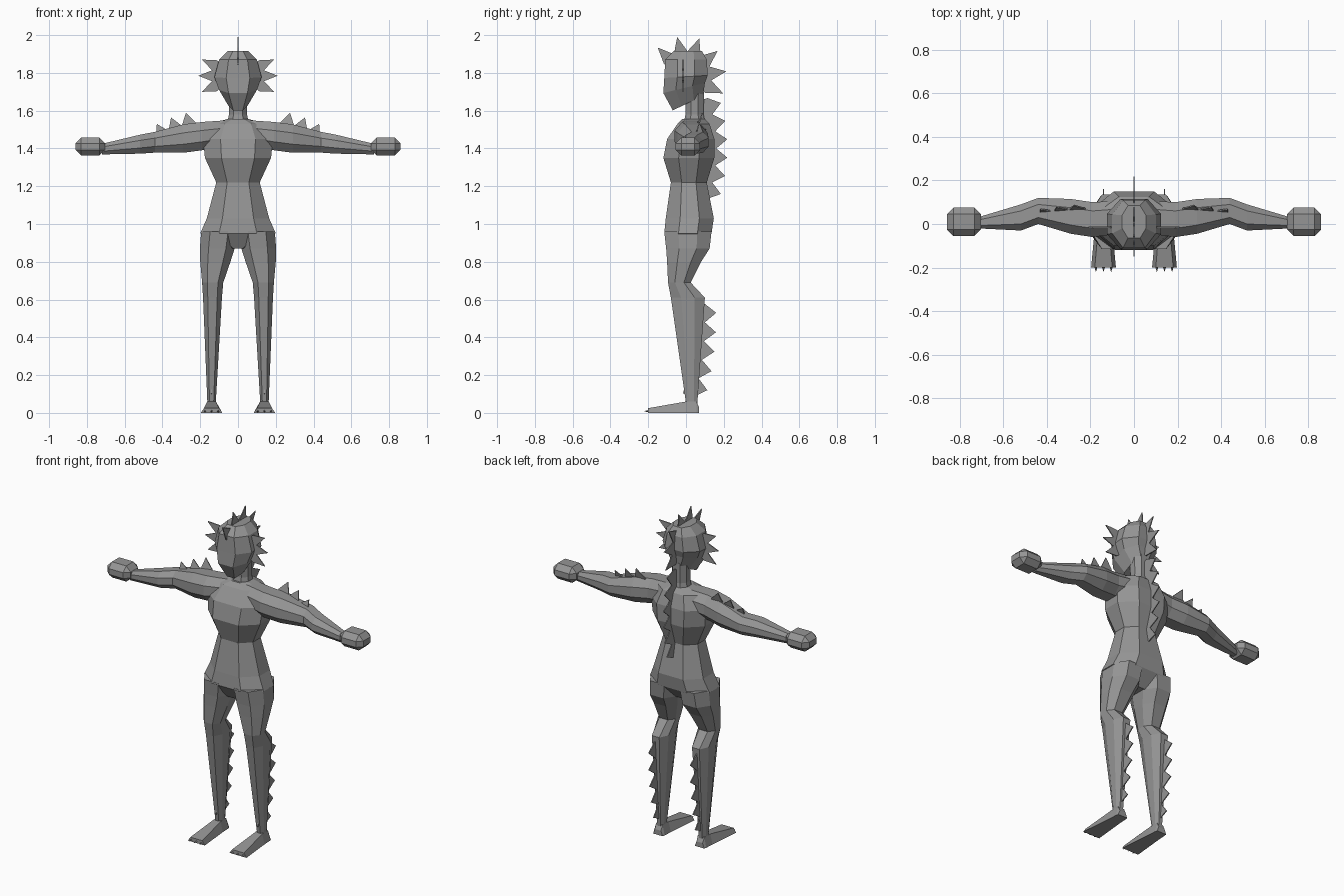
import bpy, bmesh
from math import sin, cos, radians
from mathutils import Matrix, Vector

cube = bpy.data.objects.get("Cube")
if cube:
    bpy.data.objects.remove(cube, do_unlink=True)

GREY = (.3, .3, .3, 1)
skin = bpy.data.materials.new("grey skin")
skin.use_nodes = True
skin.diffuse_color = GREY
skin.node_tree.nodes["Principled BSDF"].inputs["Base Color"].default_value = GREY


def finish(name, bm, mirror=False, thickness=0):
    """Turn a bmesh into a flat-shaded object, optionally mirrored left to right."""
    bmesh.ops.recalc_face_normals(bm, faces=bm.faces)
    mesh = bpy.data.meshes.new(name)
    bm.to_mesh(mesh)
    bm.free()
    mesh.materials.append(skin)
    obj = bpy.data.objects.new(name, mesh)
    bpy.context.collection.objects.link(obj)
    if thickness:
        solidify = obj.modifiers.new("thickness", 'SOLIDIFY')
        solidify.thickness = thickness
        solidify.offset = 0
    if mirror:
        both = obj.modifiers.new("mirror", 'MIRROR')
        both.use_mirror_merge = False


def loft(name, rings, mirror=False):
    """Skin a list of point rings and cap both ends."""
    bm = bmesh.new()
    loops = [[bm.verts.new(point) for point in ring] for ring in rings]
    for low, high in zip(loops, loops[1:]):
        for i in range(len(low)):
            bm.faces.new((low[i - 1], low[i], high[i], high[i - 1]))
    bm.faces.new(loops[0])
    bm.faces.new(loops[-1])
    finish(name, bm, mirror)


def octagon(half_a, half_b):
    """Corner-cut rectangle around the origin."""
    corners = []
    for a, b in [(-1, -1), (1, -1), (1, 1), (-1, 1)]:
        pair = [(a * half_a * .5, b * half_b), (a * half_a, b * half_b * .4)]
        corners += pair if a == -b else pair[::-1]
    return corners


def upright(z, half, depth, y, x=0, tilt=0):
    return [(x + a, y + b, z + tilt * b) for a, b in octagon(half, depth)]


def sideways(x, depth, height, y):
    # The arm droops gently towards the wrist
    z = 1.49 - .13 * x
    return [(x, y + a, z + b) for a, b in octagon(depth, height)]


def fin(name, centre, radius, start, end, count, height, place, mirror=False):
    """Thin row of evenly spaced spikes standing on an arc; place maps the arc's plane."""
    def polar(step, r):
        angle = radians(start + (end - start) * step / count)
        return place(centre[0] + r * cos(angle), centre[1] + r * sin(angle))

    bm = bmesh.new()
    for i in range(count):
        outline = [polar(i, radius), polar(i + .5, radius + height), polar(i + 1, radius),
                   polar(i + 1, radius - .06), polar(i, radius - .06)]
        bm.faces.new([bm.verts.new(point) for point in outline])
    finish(name, bm, mirror, thickness=.006)


def profile_plane(y, z):
    return (0, y, z)


def ear_plane(x, z):
    return (x, -.015, z)


def arm_plane(x, z):
    # Leans backwards as it rises
    return (x, .06 + (z - 1.5) * .3, z)


def calf_plane(y, z):
    return (.14, y, z)


# Torso: crotch, hips, seat, waist, chest, shoulders, collar
loft("torso", [upright(*ring) for ring in [
    (.87, .05, .065, 0), (.95, .2, .125, .01), (1.03, .165, .127, .02),
    (1.22, .115, .095, .015), (1.35, .175, .135, .015), (1.45, .185, .125, .025),
    (1.53, .14, .085, .04), (1.555, .06, .06, .04)]])

# Neck and head, with a jaw that slopes up towards the nape
loft("neck", [upright(z, half, half, .045) for z, half in [(1.52, .06), (1.58, .048), (1.7, .05)]])
loft("head", [upright(z, half, depth, y, tilt=max(0, 1.8 - z) * 3) for z, half, depth, y in [
    (1.64, .05, .08, .01), (1.72, .1, .11, -.01), (1.78, .125, .115, 0),
    (1.87, .1, .11, 0), (1.915, .055, .075, .01)]])

# Arms: collar, shoulder, upper arm, elbow, forearm, wrist
loft("arm", [sideways(*ring) for ring in [
    (.03, .075, .065, .035), (.19, .08, .075, .02), (.29, .08, .075, .035),
    (.44, .06, .055, .06), (.52, .06, .05, .03), (.72, .025, .028, .005)]], mirror=True)

# Fists: blocks with cut corners
bm = bmesh.new()
bmesh.ops.create_cube(bm, size=1, matrix=Matrix.LocRotScale(Vector((.782, .01, 1.41)), None, Vector((.156, .13, .095))))
bmesh.ops.bevel(bm, geom=bm.edges[:], offset=.03, segments=1, affect='EDGES')
finish("fist", bm, mirror=True)

# Legs: ankle, calf, back of knee, thigh, hip
loft("leg", [upright(*ring) for ring in [
    (.05, .022, .03, .03, .14), (.61, .05, .09, .01, .135), (.69, .056, .06, -.035, .134),
    (.8, .08, .09, -.01, .12), (.87, .092, .115, .01, .11), (.96, .095, .125, .01, .1)]], mirror=True)

# Feet: wedges that widen and flatten towards the toes
loft("foot", [[(.14 - sole, y, 0), (.14 + sole, y, 0), (.14 + top, y, height), (.14 - top, y, height)]
              for y, sole, top, height in [
    (.07, .032, .02, .03), (.055, .035, .022, .06), (0, .038, .023, .06), (-.2, .057, .04, .025)]], mirror=True)

# Three claws on each foot
bm = bmesh.new()
for offset in (-.035, 0, .035):
    bmesh.ops.create_cone(bm, cap_ends=True, segments=4, radius1=.009, radius2=0, depth=.03,
                          matrix=Matrix.Translation((.14 + offset, -.206, .009)) @ Matrix.Rotation(radians(90), 4, 'X'))
finish("toe_claws", bm, mirror=True)

# Fins on the head, spine, shoulders and calves
fin("head_crest", centre=(0, 1.78), radius=.135, start=150, end=-40, count=6, height=.08, place=profile_plane)
fin("spine_fin", centre=(-.62, 1.4), radius=.78, start=20, end=-20, count=6, height=.06, place=profile_plane)
fin("ear_fin", centre=(0, 1.785), radius=.14, start=36, end=-36, count=3, height=.07, place=ear_plane, mirror=True)
fin("arm_fin", centre=(.1, .9), radius=.65, start=79, end=59, count=3, height=.06, place=arm_plane, mirror=True)
fin("calf_fin", centre=(-1.4, .5), radius=1.5, start=3, end=-16, count=5, height=.06, place=calf_plane, mirror=True)
